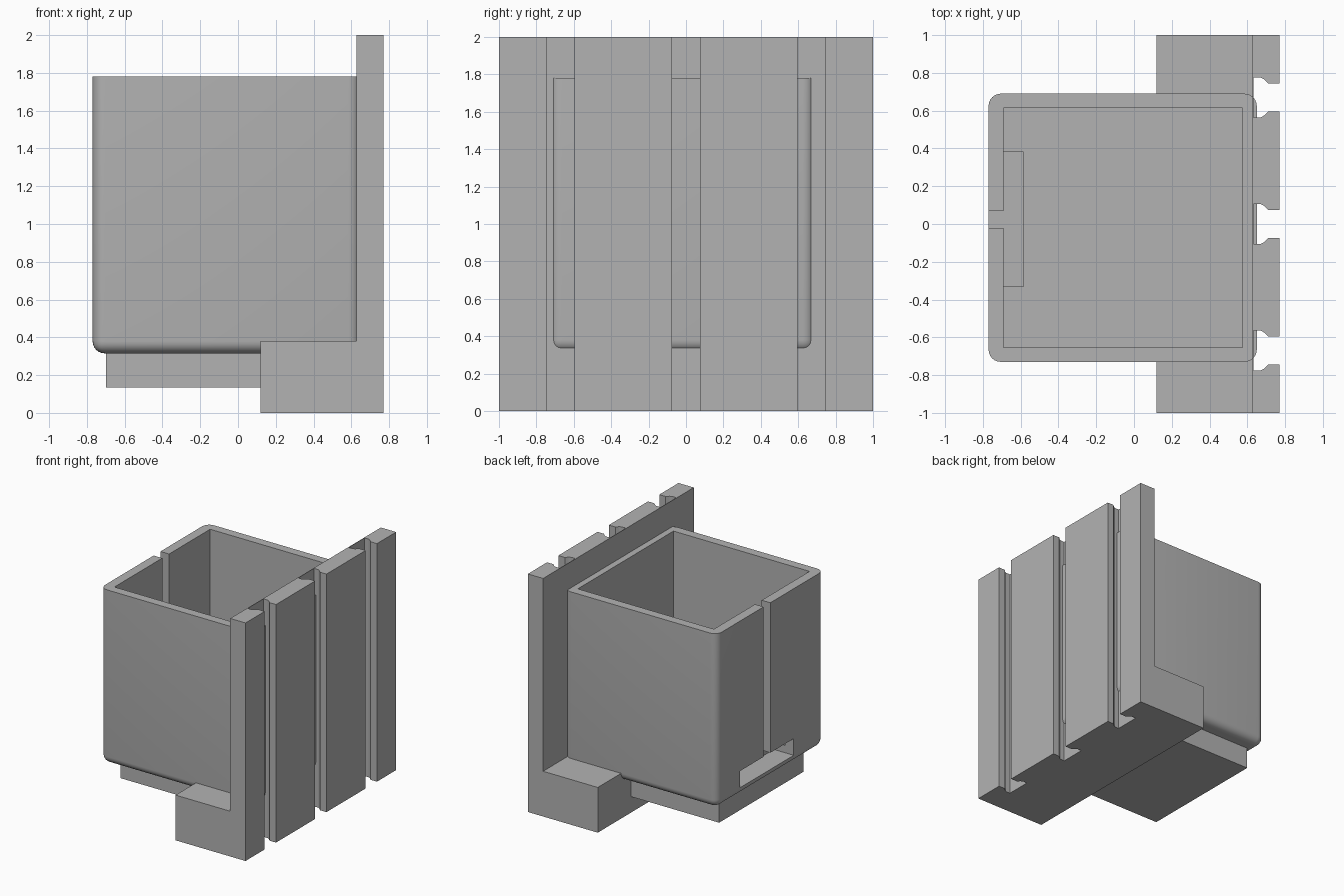
import bpy, bmesh, math

cube = bpy.data.objects.get("Cube")
if cube:
    bpy.data.objects.remove(cube, do_unlink=True)

# Single grey plastic
grey = bpy.data.materials.new("grey_plastic")
grey.use_nodes = True
colour = (0.45, 0.45, 0.45, 1)
grey.diffuse_color = colour
grey.node_tree.nodes["Principled BSDF"].inputs["Base Color"].default_value = colour


def make_object(name, bm):
    bmesh.ops.recalc_face_normals(bm, faces=bm.faces)
    mesh = bpy.data.meshes.new(name)
    bm.to_mesh(mesh)
    bm.free()
    mesh.materials.append(grey)
    obj = bpy.data.objects.new(name, mesh)
    bpy.context.collection.objects.link(obj)
    return obj


def box_mesh(x, y, z):
    """Box from (min, max) ranges."""
    bm = bmesh.new()
    bmesh.ops.create_cube(bm, size=1)
    for v in bm.verts:
        v.co = [r[0] if c < 0 else r[1] for c, r in zip(v.co, (x, y, z))]
    return bm


def activate(obj):
    bpy.ops.object.select_all(action='DESELECT')
    obj.select_set(True)
    bpy.context.view_layer.objects.active = obj


def cut(obj, x, y, z):
    """Subtract a box from the object."""
    cutter = make_object("cutter", box_mesh(x, y, z))
    cutter.hide_render = True
    mod = obj.modifiers.new("cut", 'BOOLEAN')
    mod.operation = 'DIFFERENCE'
    mod.solver = 'EXACT'
    mod.object = cutter
    activate(obj)
    bpy.ops.object.modifier_apply(modifier=mod.name)
    bpy.data.objects.remove(cutter, do_unlink=True)


# Open bin: rounded upright and bottom edges, sharp rim
bm = box_mesh((-0.77, 0.65), (-0.73, 0.69), (0.315, 1.78))
edges = [e for e in bm.edges if min(v.co.z for v in e.verts) < 1]
bmesh.ops.bevel(bm, geom=edges, offset=0.065, segments=6, profile=0.5, affect='EDGES')
bin_body = make_object("bin", bm)
cut(bin_body, (-0.69, 0.575), (-0.655, 0.615), (0.44, 1.9))   # cavity
cut(bin_body, (-0.9, -0.585), (-0.33, 0.38), (0.38, 0.52))    # low window
cut(bin_body, (-0.9, -0.65), (-0.02, 0.07), (0.48, 1.9))      # finger slit
activate(bin_body)
bpy.ops.object.shade_smooth_by_angle(angle=math.radians(35))

# Foot under the bin and ledge joining it to the back plate
make_object("foot", box_mesh((-0.7, 0.2), (-0.56, 0.56), (0.135, 0.34)))
make_object("ledge", box_mesh((0.12, 0.632), (-1, 1), (0, 0.38)))

# Mounting plate: outline with three undercut rail slots, extruded upward
half_slot = [(0.77, 0.075), (0.71, 0.075), (0.69, 0.095), (0.672, 0.105), (0.633, 0.105)]
outline = [(0.628, 1), (0.628, -1), (0.77, -1)]
for centre in (-0.67, 0, 0.67):
    outline += [(x, centre - w) for x, w in half_slot]
    outline += [(x, centre + w) for x, w in reversed(half_slot)]
outline.append((0.77, 1))

bm = bmesh.new()
face = bm.faces.new([bm.verts.new((x, y, 0)) for x, y in outline])
top = bmesh.ops.extrude_face_region(bm, geom=[face])["geom"]
bmesh.ops.translate(bm, vec=(0, 0, 2), verts=[g for g in top if isinstance(g, bmesh.types.BMVert)])
make_object("mounting_plate", bm)
